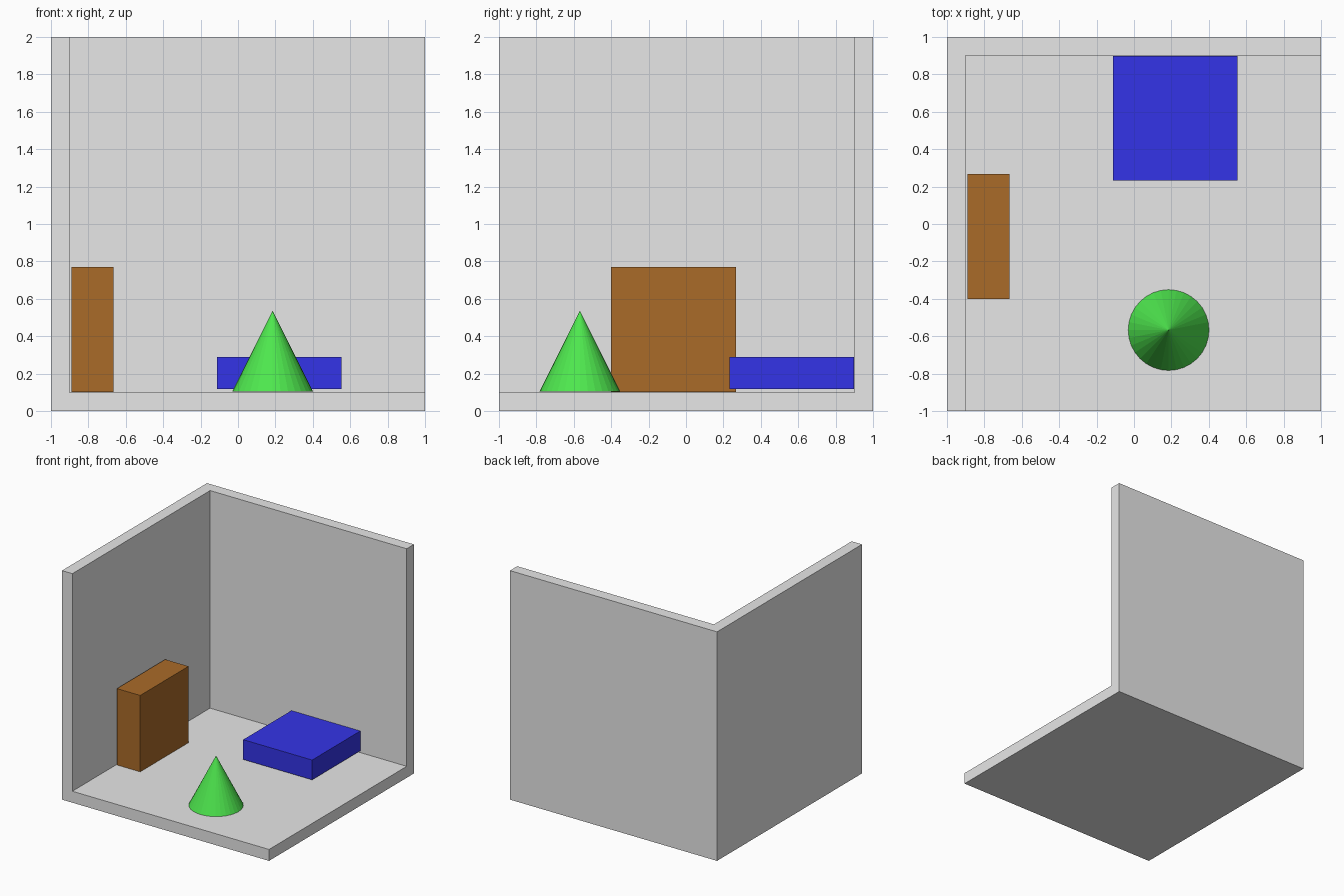
import bpy
from mathutils import Vector

default = bpy.data.objects.get("Cube")
if default:
    bpy.data.objects.remove(default, do_unlink=True)


def material(name, rgb):
    mat = bpy.data.materials.new(name)
    mat.use_nodes = True
    mat.diffuse_color = (*rgb, 1)
    mat.node_tree.nodes["Principled BSDF"].inputs["Base Color"].default_value = (*rgb, 1)
    return mat


def box(name, low, high, mat=None):
    """Box between two opposite corners."""
    low, high = Vector(low), Vector(high)
    bpy.ops.mesh.primitive_cube_add(size=1, location=(low + high) / 2)
    obj = bpy.context.object
    obj.name = name
    obj.scale = high - low
    bpy.ops.object.transform_apply(location=False, rotation=False, scale=True)
    if mat:
        obj.data.materials.append(mat)
    return obj


grey = material("wall grey", (0.8, 0.8, 0.8))
brown = material("wood brown", (0.4, 0.145, 0.022))
blue = material("deep blue", (0.04, 0.04, 0.94))
green = material("bright green", (0.08, 0.84, 0.08))

# Room corner: a solid block hollowed out to leave floor, left and back walls
room = box("room_corner", (-1, -1, 0), (1, 1, 2), grey)
cutter = box("room_cutter", (-0.9, -1.5, 0.1), (1.5, 0.9, 2.5))
cutter.hide_render = True
hollow = room.modifiers.new("hollow", "BOOLEAN")
hollow.operation = "DIFFERENCE"
hollow.solver = "EXACT"
hollow.object = cutter
bpy.context.view_layer.objects.active = room
bpy.ops.object.modifier_apply(modifier=hollow.name)
bpy.data.objects.remove(cutter, do_unlink=True)

# Tall cabinet by the side wall
box("cabinet", (-0.89, -0.4, 0.103), (-0.665, 0.267, 0.77), brown)

# Low bed against the back wall, just clear of the floor
box("bed", (-0.113, 0.233, 0.117), (0.553, 0.898, 0.29), blue)

# Cone standing on the floor
bpy.ops.mesh.primitive_cone_add(vertices=32, radius1=0.216, radius2=0, depth=0.432,
                                location=(0.185, -0.567, 0.32))
cone = bpy.context.object
cone.name = "cone"
cone.data.materials.append(green)
